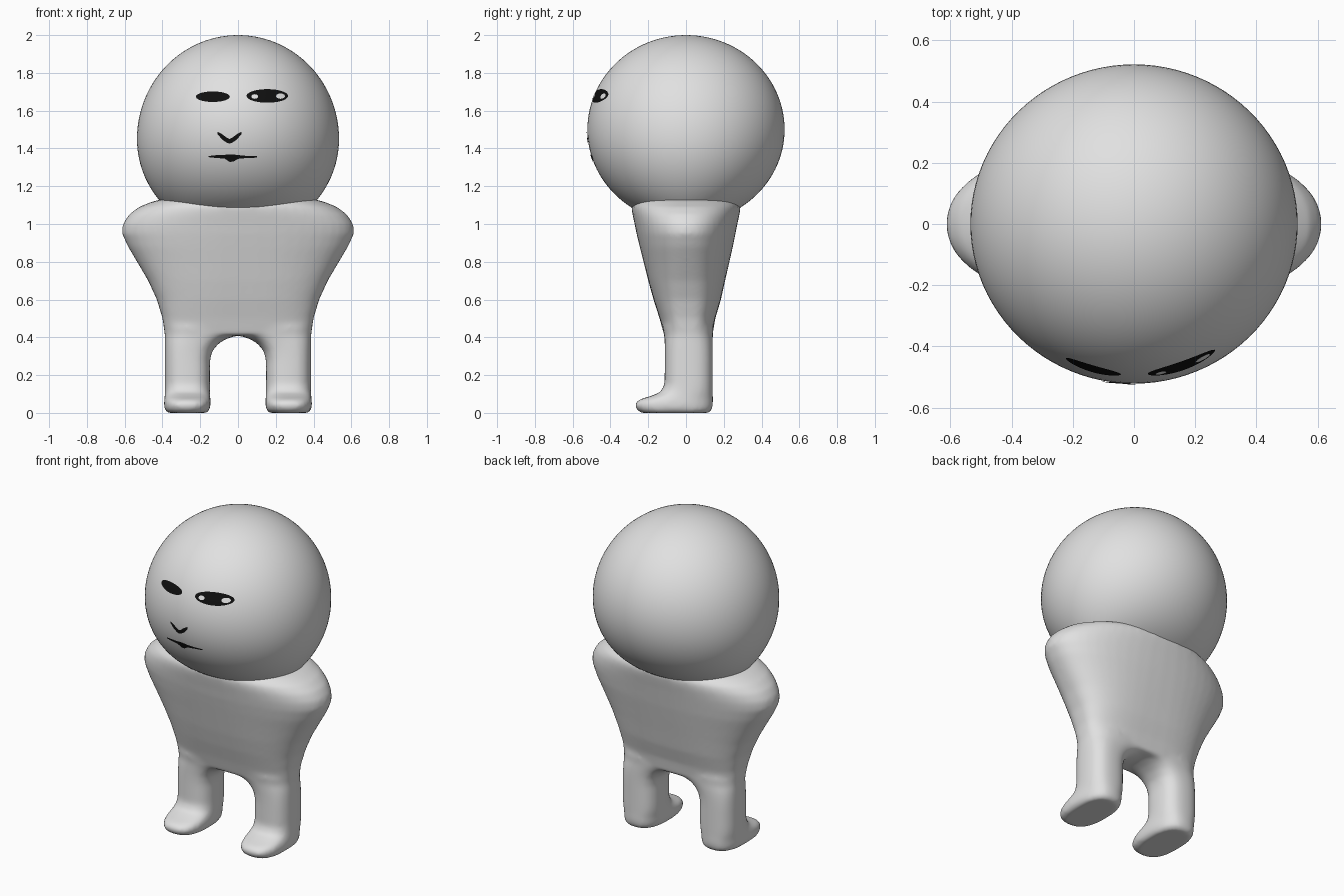
import bpy, bmesh, math

if "Cube" in bpy.data.objects:
    bpy.data.objects.remove(bpy.data.objects["Cube"])


def material(name, v):
    m = bpy.data.materials.new(name)
    m.diffuse_color = (v, v, v, 1)
    m.use_nodes = True
    m.node_tree.nodes["Principled BSDF"].inputs["Base Color"].default_value = m.diffuse_color
    return m


GREY = material("light grey", 0.75)
BLACK = material("black", 0.005)
WHITE = material("white", 0.9)


def finish(bm, name, mat, recalc=True):
    if recalc:
        bmesh.ops.recalc_face_normals(bm, faces=bm.faces)
    me = bpy.data.meshes.new(name)
    bm.to_mesh(me)
    bm.free()
    me.materials.append(mat)
    for p in me.polygons:
        p.use_smooth = True
    ob = bpy.data.objects.new(name, me)
    bpy.context.collection.objects.link(ob)
    return ob


def loft(bm, rings, seg=48):
    """Closed skin over horizontal rings (z, x0, x1, y0, y1, roundness)."""
    rows = []
    for z, x0, x1, y0, y1, n in rings:
        row = []
        for i in range(seg):
            a = math.tau * i / seg
            c, s = math.cos(a), math.sin(a)
            row.append(bm.verts.new((
                (x0 + x1) / 2 + (x1 - x0) / 2 * math.copysign(abs(c) ** (2 / n), c),
                (y0 + y1) / 2 + (y1 - y0) / 2 * math.copysign(abs(s) ** (2 / n), s), z)))
        rows.append(row)
    for a, b in zip(rows, rows[1:]):
        for i in range(seg):
            j = (i + 1) % seg
            bm.faces.new((a[i], a[j], b[j], b[i]))
    bm.faces.new(rows[0][::-1])
    bm.faces.new(rows[-1])


# --- body: torso and two legs with feet, fused and smoothed
TORSO = [  # z, half width, front y, back y, roundness
    (0.41, 0.387, -0.115, 0.14, 3.2), (0.50, 0.40, -0.14, 0.155, 3.0),
    (0.60, 0.43, -0.172, 0.185, 2.8), (0.70, 0.476, -0.20, 0.207, 2.6),
    (0.80, 0.535, -0.225, 0.23, 2.4), (0.88, 0.583, -0.245, 0.248, 2.3),
    (0.95, 0.615, -0.262, 0.262, 2.2), (1.00, 0.61, -0.272, 0.272, 2.2),
    (1.05, 0.578, -0.283, 0.283, 2.2), (1.09, 0.525, -0.29, 0.29, 2.2),
    (1.12, 0.45, -0.28, 0.28, 2.2), (1.14, 0.36, -0.25, 0.25, 2.2)]
LEG = [  # z, inner x, outer x, front y, back y; the inner edge sweeps in to form the arch
    (0.0, 0.165, 0.375, -0.235, 0.12), (0.015, 0.15, 0.388, -0.26, 0.138),
    (0.045, 0.144, 0.392, -0.275, 0.143), (0.07, 0.146, 0.39, -0.25, 0.143),
    (0.09, 0.147, 0.388, -0.185, 0.142), (0.11, 0.148, 0.387, -0.135, 0.142),
    (0.15, 0.148, 0.387, -0.114, 0.142), (0.28, 0.148, 0.387, -0.112, 0.142),
    (0.33, 0.135, 0.387, -0.112, 0.142), (0.37, 0.10, 0.387, -0.113, 0.142),
    (0.395, 0.055, 0.387, -0.114, 0.142), (0.41, 0.0, 0.387, -0.116, 0.142),
    (0.46, -0.02, 0.39, -0.125, 0.145)]

bm = bmesh.new()
loft(bm, [(z, -w, w, f, b, n) for z, w, f, b, n in TORSO])
for s in (-1, 1):
    loft(bm, [(z, min(s * i, s * o), max(s * i, s * o), f, b, 2.6)
              for z, i, o, f, b in LEG])
body = finish(bm, "body", GREY)
fuse = body.modifiers.new("fuse", 'REMESH')
fuse.mode = 'VOXEL'
fuse.voxel_size = 0.013
fuse.use_smooth_shade = True
soft = body.modifiers.new("soften", 'SMOOTH')
soft.factor = 0.5
soft.iterations = 10


# --- head: near-sphere, a little fuller at the cheeks
def arc(z, r, mid, up, down):
    t = (z - mid) / (up if z > mid else down)
    return r * math.sqrt(max(0.0, 1 - t * t))


def head_rx(z):
    return arc(z, 0.535, 1.45, 0.55, 0.517)


def head_ry(z):
    return arc(z, 0.522, 1.50, 0.50, 0.495)


bm = bmesh.new()
rings = []
for k in range(49):
    z = 1.5 + 0.5 * math.cos(0.01 + k * (2.65 / 48))
    rings.append((z, -head_rx(z), head_rx(z), -head_ry(z), head_ry(z), 2))
loft(bm, rings, 96)
finish(bm, "head", GREY)


# --- painted face, laid just over the head surface
def on_face(x, z, lift):
    y = -head_ry(z) * math.sqrt(1 - (x / head_rx(z)) ** 2)
    return (x, y - lift, z)


def oval(name, cx, cz, rx, rz, mat, lift=0.004, seg=28, steps=4):
    bm = bmesh.new()
    centre = bm.verts.new(on_face(cx, cz, lift))
    prev = None
    for k in range(1, steps + 1):
        row = [bm.verts.new(on_face(cx + rx * k / steps * math.cos(math.tau * i / seg),
                                    cz + rz * k / steps * math.sin(math.tau * i / seg), lift))
               for i in range(seg)]
        for i in range(seg):
            j = (i + 1) % seg
            if prev:
                bm.faces.new((prev[i], row[i], row[j], prev[j]))
            else:
                bm.faces.new((centre, row[i], row[j]))
        prev = row
    finish(bm, name, mat, False)


def stroke(name, path, mat, lift=0.004):
    """Ribbon along (x, z, half thickness) points running left to right."""
    bm = bmesh.new()
    prev = None
    for x, z, h in path:
        pair = (bm.verts.new(on_face(x, z - h, lift)), bm.verts.new(on_face(x, z + h, lift)))
        if prev:
            bm.faces.new((prev[0], pair[0], pair[1], prev[1]))
        prev = pair
    finish(bm, name, mat, False)


oval("right_eye", -0.133, 1.674, 0.09, 0.028, BLACK)
oval("left_eye", 0.155, 1.678, 0.11, 0.036, BLACK)
oval("left_eye_inner_glint", 0.088, 1.675, 0.018, 0.012, WHITE, 0.007)
oval("left_eye_outer_glint", 0.225, 1.677, 0.024, 0.014, WHITE, 0.007)
stroke("nose", [(-0.108, 1.482, 0.006), (-0.085, 1.462, 0.014), (-0.06, 1.444, 0.013),
                (-0.045, 1.438, 0.012), (-0.03, 1.444, 0.013), (-0.005, 1.462, 0.014),
                (0.018, 1.482, 0.006)], BLACK)
stroke("mouth", [(-0.155, 1.357, 0.003), (-0.12, 1.357, 0.007), (-0.07, 1.356, 0.01),
                 (-0.045, 1.349, 0.02), (-0.025, 1.349, 0.019), (0.0, 1.355, 0.01),
                 (0.05, 1.355, 0.005), (0.10, 1.355, 0.004)], BLACK)
